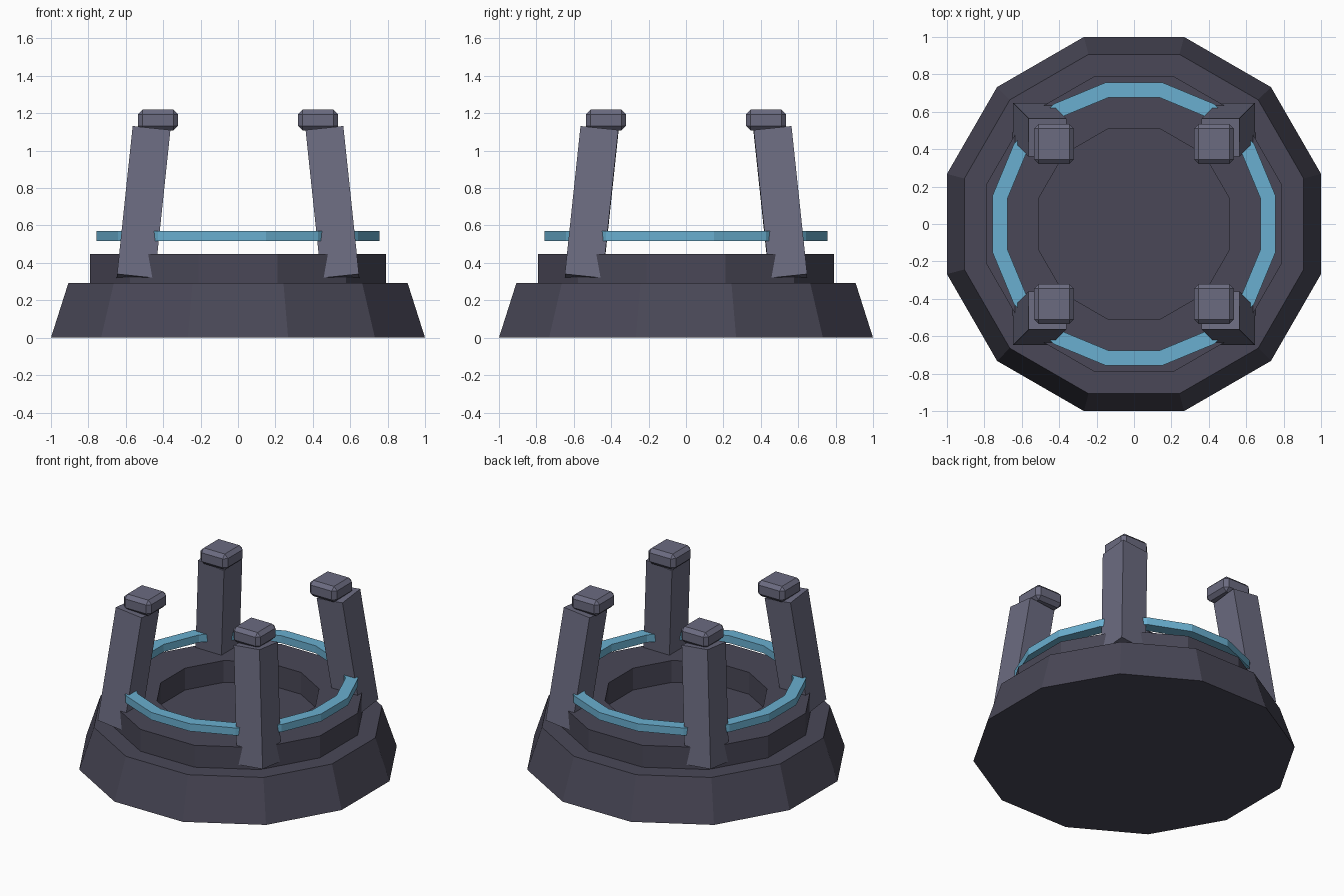
import bpy, bmesh
from math import cos, sin, pi
from mathutils import Matrix, Euler

cube = bpy.data.objects.get("Cube")
if cube:
    bpy.data.objects.remove(cube, do_unlink=True)


def make_material(name, rgb):
    m = bpy.data.materials.new(name)
    m.use_nodes = True
    m.diffuse_color = (*rgb, 1)
    m.node_tree.nodes["Principled BSDF"].inputs["Base Color"].default_value = (*rgb, 1)
    return m


dark_stone = make_material("dark stone", (0.067, 0.064, 0.095))
pale_stone = make_material("pale stone", (0.147, 0.147, 0.216))
blue_glow = make_material("blue glow", (0.144, 0.43, 0.63))


def finish(name, bm, material):
    bmesh.ops.recalc_face_normals(bm, faces=bm.faces)
    mesh = bpy.data.meshes.new(name)
    bm.to_mesh(mesh)
    bm.free()
    mesh.materials.append(material)
    obj = bpy.data.objects.new(name, mesh)
    bpy.context.collection.objects.link(obj)
    return obj


def loop(bm, sides, apothem, z):
    """Polygon of vertices with a flat side facing each axis."""
    r = apothem / cos(pi / sides)
    angles = [(i + 0.5) * 2 * pi / sides for i in range(sides)]
    return [bm.verts.new((r * cos(a), r * sin(a), z)) for a in angles]


def bridge(bm, a, b):
    for i in range(len(a)):
        j = (i + 1) % len(a)
        bm.faces.new((a[i], a[j], b[j], b[i]))


def ring(name, sides, outer, inner, z0, z1, material):
    bm = bmesh.new()
    section = ((outer, z0), (outer, z1), (inner, z1), (inner, z0))
    loops = [loop(bm, sides, r, z) for r, z in section]
    for k in range(4):
        bridge(bm, loops[k], loops[(k + 1) % 4])
    return finish(name, bm, material)


def box(name, size, material):
    bm = bmesh.new()
    bmesh.ops.create_cube(bm, size=1, matrix=Matrix.Diagonal((*size, 1)))
    return finish(name, bm, material)


# Tapered twelve-sided base
bm = bmesh.new()
bottom = loop(bm, 12, 1.0, 0)
top = loop(bm, 12, 0.907, 0.292)
bridge(bm, bottom, top)
bm.faces.new(bottom)
bm.faces.new(top)
finish("base", bm, dark_stone)

# Raised rim around the sunken floor, and the floating band
ring("rim", 12, 0.79, 0.51, 0.292, 0.447, dark_stone)
ring("glowing_band", 16, 0.757, 0.677, 0.518, 0.571, blue_glow)

# Four pillars leaning inward, each with a chamfered cap
LEAN = 0.105
for sx, side in ((1, "left"), (-1, "right")):
    for sy, end in ((-1, "front"), (1, "back")):
        pillar = box(f"{end}_{side}_pillar", (0.203, 0.203, 0.8), pale_stone)
        pillar.location = (sx * 0.505, sy * 0.505, 0.715)
        pillar.rotation_euler = Euler((sy * LEAN, -sx * LEAN, 0))
        cap = box(f"{end}_{side}_cap", (0.214, 0.214, 0.112), pale_stone)
        cap.location = (sx * 0.428, sy * 0.428, 1.163)
        chamfer = cap.modifiers.new("chamfer", "BEVEL")
        chamfer.width = 0.025
        chamfer.segments = 1
